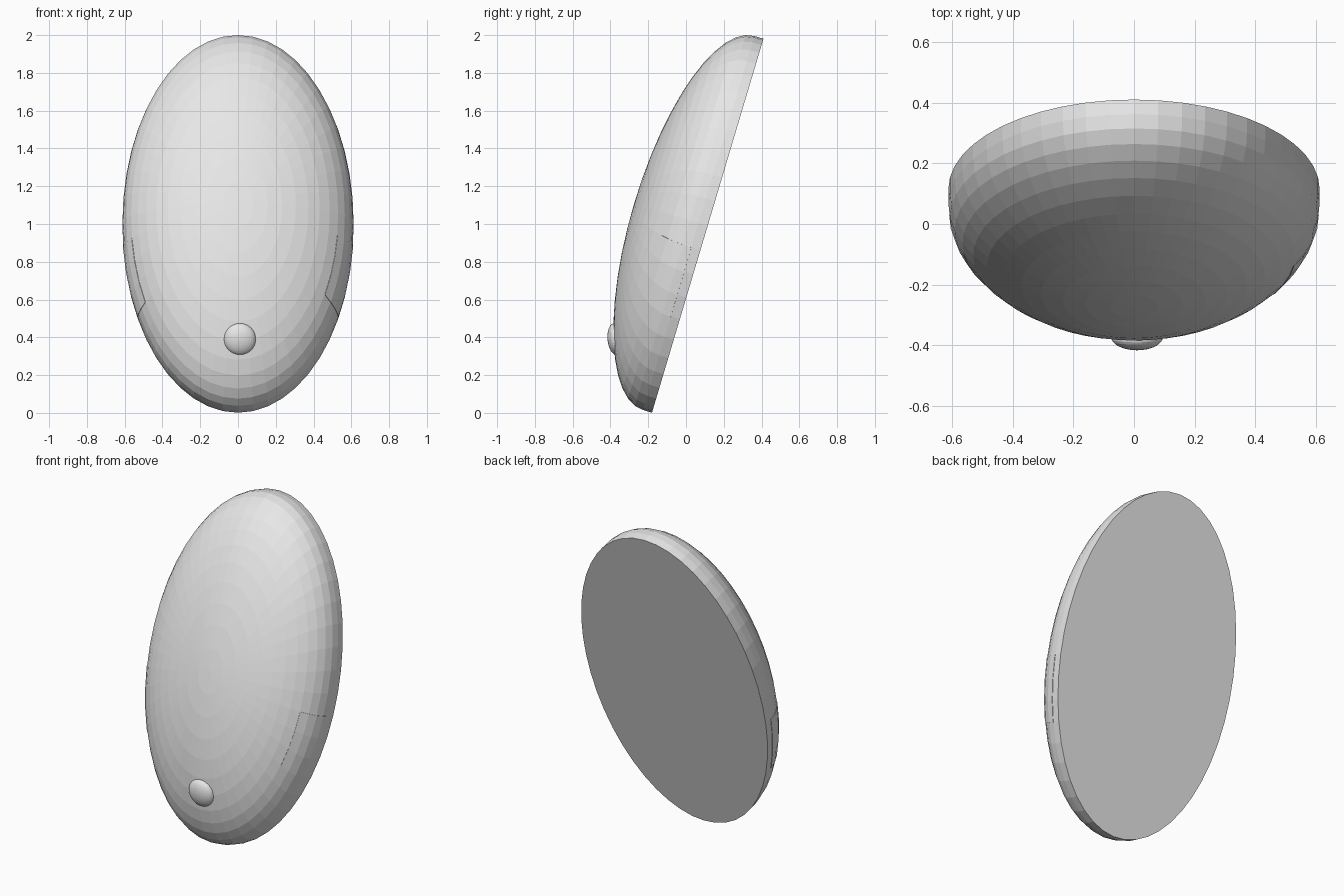
import bpy
import bmesh
from math import radians, degrees, asin, atan2
from mathutils import Matrix, Vector

default = bpy.data.objects.get("Cube")
if default:
    bpy.data.objects.remove(default)

grey = bpy.data.materials.new("light_grey")
grey.use_nodes = True
grey.diffuse_color = (0.8, 0.8, 0.8, 1)
grey.node_tree.nodes["Principled BSDF"].inputs["Base Color"].default_value = (0.8, 0.8, 0.8, 1)

# Overall sizes: half width, dome depth, half height, back plate thickness
HALF_W, DEPTH, HALF_H, PLATE = 0.612, 0.357, 1.033, 0.05
LEAN = Matrix.Translation((0, 0.115, 0.991)) @ Matrix.Rotation(radians(-16.6), 4, "X")
TURN = Matrix.Rotation(radians(90), 4, "X")


def finish(name, bm, matrix):
    bmesh.ops.recalc_face_normals(bm, faces=bm.faces)
    mesh = bpy.data.meshes.new(name)
    bm.to_mesh(mesh)
    bm.free()
    mesh.materials.append(grey)
    obj = bpy.data.objects.new(name, mesh)
    obj.matrix_world = matrix
    bpy.context.collection.objects.link(obj)
    return obj


def dome(name, keep, lift=1.0):
    """Front half of a faceted ellipsoid, keeping the faces chosen by a rule."""
    bm = bmesh.new()
    bmesh.ops.create_uvsphere(bm, u_segments=48, v_segments=24, radius=1, matrix=TURN)
    drop = []
    for f in bm.faces:
        c = f.calc_center_median().normalized()
        rise = degrees(asin(-c.y))
        around = degrees(atan2(c.z, abs(c.x)))
        if rise < 0 or not keep(c.x, rise, around):
            drop.append(f)
    bmesh.ops.delete(bm, geom=drop, context="FACES")
    bmesh.ops.scale(bm, vec=Vector((HALF_W, DEPTH, HALF_H)) * lift, verts=bm.verts)
    bmesh.ops.translate(bm, vec=(0, -PLATE, 0), verts=bm.verts)
    return finish(name, bm, LEAN)


# Domed front shell
dome("front_shell", lambda x, rise, around: True)

# Side buttons following the shell; the left one is one row wider
for name, side, reach in (("left_button", 1, 30), ("right_button", -1, 22.5)):
    button = dome(name, lambda x, rise, around: x * side > 0 and rise < reach
                  and -30 < around < -7.5, 1.004)
    rim = button.modifiers.new("thickness", "SOLIDIFY")
    rim.thickness = 0.008
    rim.offset = -1

# Flat elliptical back plate
bm = bmesh.new()
bmesh.ops.create_cone(bm, cap_ends=True, segments=48, radius1=1, radius2=1,
                      depth=PLATE, matrix=TURN)
bmesh.ops.scale(bm, vec=(HALF_W, 1, HALF_H), verts=bm.verts)
bmesh.ops.translate(bm, vec=(0, -PLATE / 2, 0), verts=bm.verts)
finish("back_plate", bm, LEAN)

# Flattened round knob low on the front
bm = bmesh.new()
bmesh.ops.create_uvsphere(bm, u_segments=32, v_segments=16, radius=0.085, matrix=TURN)
bmesh.ops.scale(bm, vec=(1, 0.5, 1), verts=bm.verts)
finish("front_knob", bm, Matrix.Translation((0.01, -0.373, 0.39))
       @ Matrix.Rotation(radians(6), 4, "X"))
